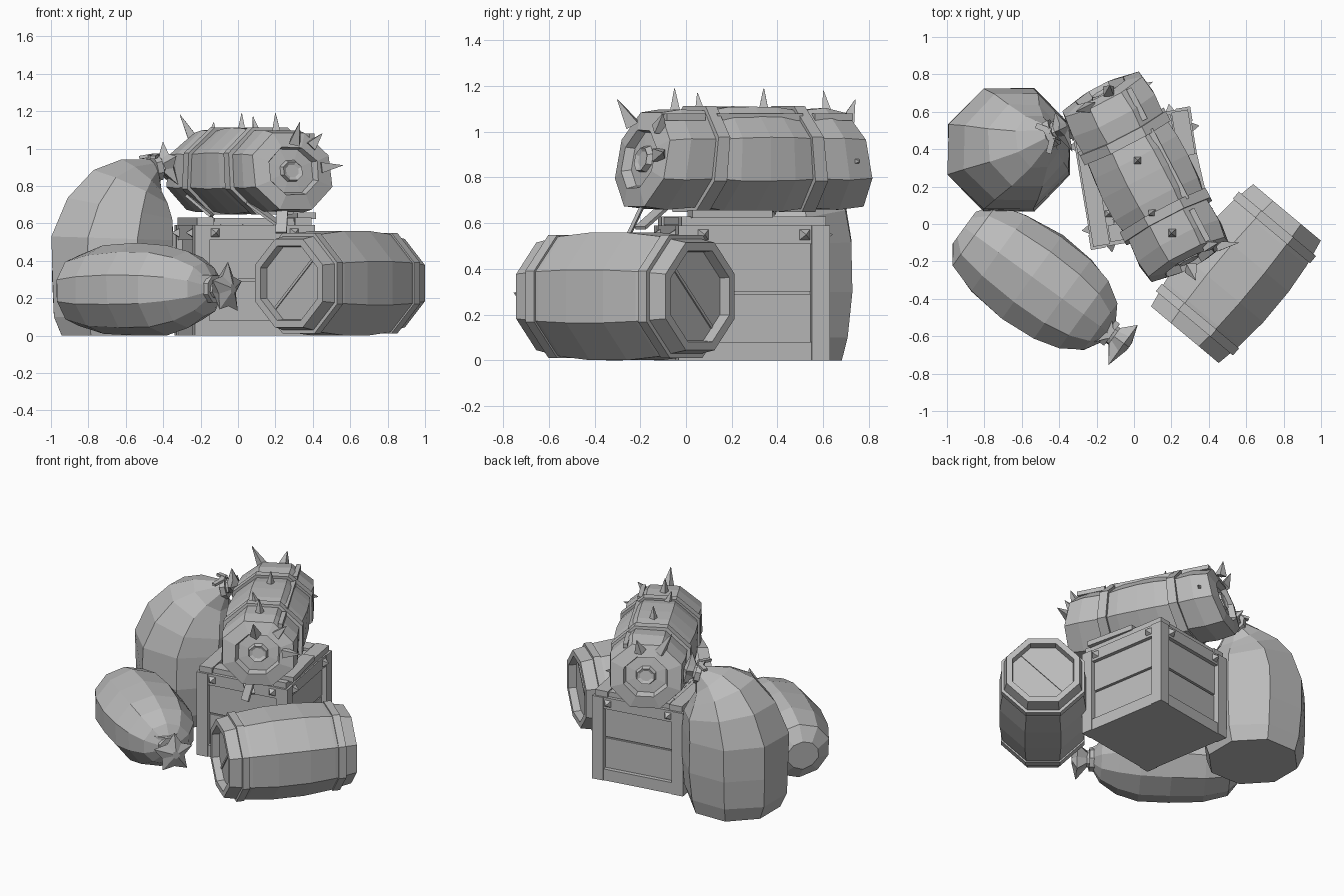
import bpy, bmesh, math, random
from mathutils import Vector, Matrix

random.seed(4)
old = bpy.data.objects.get("Cube")
if old:
    bpy.data.objects.remove(old, do_unlink=True)

grey = bpy.data.materials.new("plain_grey")
grey.use_nodes = True
COLOUR = (0.5, 0.5, 0.5, 1)
grey.diffuse_color = COLOUR
grey.node_tree.nodes["Principled BSDF"].inputs["Base Color"].default_value = COLOUR
UP = Vector((0, 0, 1))


def finish(name, bm):
    bmesh.ops.recalc_face_normals(bm, faces=bm.faces)
    mesh = bpy.data.meshes.new(name)
    bm.to_mesh(mesh)
    bm.free()
    mesh.materials.append(grey)
    obj = bpy.data.objects.new(name, mesh)
    bpy.context.collection.objects.link(obj)
    return obj


def loft(name, rings, sides=8, ref=None, jitter=0.0, closed=False, squash=1.0):
    """Skin rings of (centre, direction, radius); a radius pair makes a star."""
    bm = bmesh.new()
    loops = []
    for centre, direction, radius in rings:
        t = Vector(direction).normalized()
        r = ref or (Vector((0, 1, 0)) if abs(t.z) > 0.8 else UP)
        u = t.cross(r).normalized()
        v = u.cross(t)
        pair = radius if isinstance(radius, tuple) else (radius, radius)
        loop = []
        for i in range(sides):
            a = (i + 0.5) * math.tau / sides
            k = pair[i % 2] * (1 + random.uniform(-jitter, jitter))
            p = Vector(centre) + u * math.cos(a) * k + v * math.sin(a) * k * squash
            p.z = max(p.z, 0)
            loop.append(bm.verts.new(p))
        loops.append(loop)
    pairs = list(zip(loops, loops[1:]))
    if closed:
        pairs.append((loops[-1], loops[0]))
    for a, b in pairs:
        for i in range(sides):
            j = (i + 1) % sides
            bm.faces.new((a[i], a[j], b[j], b[i]))
    if not closed:
        bm.faces.new(loops[0])
        bm.faces.new(loops[-1])
    return finish(name, bm)


def turned(name, start, end, profile, flare=0.0, **kw):
    """Straight loft of (distance, radius); flare tips the ends so the base is longer."""
    start, span = Vector(start), Vector(end) - Vector(start)
    d, n = span.normalized(), span.length
    return loft(name, [(start + d * t, d + UP * flare * (2 * t / n - 1), r)
                       for t, r in profile], **kw)


def band(name, start, end, t, width, r, thick=0.018, **kw):
    turned(name, start, end, [(t, r - 0.03), (t, r + thick),
           (t + width, r + thick), (t + width, r - 0.03)], closed=True, **kw)


def box(name, size, matrix):
    bm = bmesh.new()
    bmesh.ops.create_cube(bm, size=1, matrix=matrix @ Matrix.Diagonal((*size, 1)))
    return finish(name, bm)


def strip(name, a, b, width, thick):
    a, b = Vector(a), Vector(b)
    rot = (b - a).to_track_quat('Z', 'Y').to_matrix().to_4x4()
    box(name, (width, thick, (b - a).length), Matrix.Translation((a + b) / 2) @ rot)


# Crate: core, framed plank sides, studs and lid boards
HX, HY, TOP = 0.325, 0.335, 0.59
crate = Matrix.Translation((0.035, 0.245, 0)) @ Matrix.Rotation(math.radians(9.5), 4, 'Z')
box("crate_core", (2 * HX - 0.1, 2 * HY - 0.1, TOP - 0.02),
    crate @ Matrix.Translation((0, 0, (TOP - 0.02) / 2)))
for k, side in enumerate(("front", "left", "back", "right")):
    half, depth = (HX, HY) if k % 2 == 0 else (HY, HX)
    face = crate @ Matrix.Rotation(k * math.pi / 2, 4, 'Z') @ Matrix.Translation((0, -depth, 0))
    for s in (-1, 1):
        box(f"crate_{side}_post", (0.08, 0.06, TOP),
            face @ Matrix.Translation((s * (half - 0.04), 0.03, TOP / 2)))
        stud = face @ Vector((s * (half - 0.11), 0, 0.55))
        out = face.to_3x3() @ Vector((0, -1, 0))
        loft(f"crate_{side}_stud", [(stud - out * 0.01, out, 0.036),
             (stud + out * 0.03, out, 0.002)], sides=4)
    for z in (0.04, TOP - 0.04):
        box(f"crate_{side}_rail", (2 * half - 0.02, 0.05, 0.08),
            face @ Matrix.Translation((0, 0.031, z)))
    for i in range(2):
        box(f"crate_{side}_plank", (2 * half - 0.12, 0.02, 0.21),
            face @ Matrix.Translation((0, 0.046 - 0.004 * i, 0.185 + i * 0.222)))
for i in range(5):
    box("lid_plank", (0.118, 2 * HY - 0.06, 0.03),
        crate @ Matrix.Translation((-0.24 + i * 0.12, 0, TOP + 0.005)))
for s in (-1, 1):
    box("lid_side_board", (0.09, 2 * HY - 0.03, 0.04),
        crate @ Matrix.Translation((s * (HX - 0.06), 0, TOP + 0.02)))
    box("lid_cross_board", (2 * HX - 0.22, 0.09, 0.035),
        crate @ Matrix.Translation((0, s * (HY - 0.07), TOP + 0.02)))
box("loose_board", (0.1, 0.36, 0.035), crate @ Matrix.Translation((0.28, -0.1, TOP + 0.05))
    @ Matrix.Rotation(0.06, 4, 'Z'))
lid_stud = crate @ Vector((-0.2, -0.16, TOP + 0.01))
loft("lid_stud", [(lid_stud, UP, 0.035), (lid_stud + UP * 0.035, UP, 0.002)], sides=4)

# Barrel lying on its side, with sunken lids
b0, b1 = Vector((0.272, -0.592, 0.28)), Vector((0.818, 0.062, 0.28))
length = (b1 - b0).length
half_profile = [(0.05, 0.21), (0, 0.215), (0, 0.255), (0.15, 0.285), (0.32, 0.302)]
profile = half_profile + [(length - t, r) for t, r in reversed(half_profile)]
turned("barrel_body", b0, b1, profile)
for t in (0.08, length - 0.13):
    band("barrel_hoop", b0, b1, t, 0.05, 0.277, 0.014)
axis = (b1 - b0).normalized()
lean = (axis.cross(UP) + UP) * 0.135
for t in (0.05, length - 0.05):
    c = b0 + axis * t
    strip("barrel_lid_seam", c - lean, c + lean, 0.014, 0.014)


# Tied neck of a sack: cord, cord ends and star shaped ruffle
def sack_neck(name, pos, d, size):
    pos, d = Vector(pos), Vector(d).normalized()
    band(name + "_cord", pos - d * 0.02, pos + d, 0, 0.035, 0.058, 0.02)
    loft(name + "_ruffle", [(pos - d * 0.02, d, 0.05), (pos + d * 0.03, d, 0.05),
         (pos + d * size * 0.6, d, (size, size * 0.5)), (pos + d * size * 0.8, d, 0.025)],
         sides=10, jitter=0.2)
    side = d.cross(UP).normalized()
    for s in (-0.04, 0.05):
        a = pos + UP * 0.065 + side * s * 0.3
        strip(name + "_cord_end", a, a - d * 0.06 + side * s * 1.5, 0.03, 0.018)


# Upright sack, bending towards the crate
loft("upright_sack", [
    ((-0.67, 0.40, 0.0), (0, 0, 1), 0.30),
    ((-0.67, 0.40, 0.10), (0, 0, 1), 0.335),
    ((-0.67, 0.40, 0.30), (0, 0, 1), 0.355),
    ((-0.67, 0.40, 0.52), (0.03, 0, 1), 0.35),
    ((-0.63, 0.41, 0.68), (0.2, 0, 1), 0.305),
    ((-0.58, 0.42, 0.79), (0.45, 0.1, 1), 0.235),
    ((-0.52, 0.44, 0.85), (0.8, 0.2, 1), 0.15),
    ((-0.45, 0.48, 0.895), (1, 0.35, 0.6), 0.055),
], sides=8, ref=Vector((0, 1, 0)), jitter=0.02)
sack_neck("upright_sack", (-0.44, 0.485, 0.9), (1, 0.45, 0.25), 0.12)

# Lying sack
s0, s1 = Vector((-0.85, -0.06, 0.24)), Vector((-0.08, -0.62, 0.25))
turned("lying_sack", s0, s1, [(-0.07, 0.11), (0.0, 0.21), (0.16, 0.265), (0.38, 0.285),
       (0.58, 0.27), (0.72, 0.23), (0.83, 0.16), (0.89, 0.055)],
       sides=10, jitter=0.03, squash=0.89)
sack_neck("lying_sack", s0 + (s1 - s0).normalized() * 0.89, s1 - s0, 0.16)

# Bedroll with sunken ends, straps and an overlapping flap
r0, r1 = Vector((0.29, -0.19, 0.88)), Vector((-0.17, 0.695, 0.88))
run = (r1 - r0).length
shape = dict(flare=0.2, squash=0.9)
end = [(0.0, 0.04), (-0.01, 0.06), (0.015, 0.07), (0.02, 0.14), (-0.02, 0.155), (0.0, 0.25)]
body = [(0.1, 0.268), (0.26, 0.255), (0.36, 0.272), (0.5, 0.28), (0.62, 0.272),
        (0.74, 0.255), (0.88, 0.27)]
turned("bedroll", r0, r1, end + body + [(run - t, r) for t, r in reversed(end)],
       jitter=0.02, **shape)
for t in (0.23, 0.71):
    band("bedroll_strap", r0, r1, t, 0.06, 0.262, **shape)
along = (r1 - r0).normalized()
across = along.cross(UP)
for a, b in ((0.04, 0.23), (0.29, 0.71), (0.77, run - 0.04)):
    rim = r0 + across * 0.14 + UP * 0.185
    strip("bedroll_flap_edge", rim + along * a, rim + along * b, 0.03, 0.03)
for a, b in (((0.24, -0.17, 0.72), (0.23, -0.25, 0.55)),
             ((0.02, -0.02, 0.74), (0.24, -0.2, 0.58)),
             ((-0.27, 0.4, 0.75), (-0.14, 0.36, 0.64))):
    strip("strap_tail", a, b, 0.06, 0.015)

# Pointed tufts on the bedroll
tips = [(0.02, 0.34, 1.19), (0.2, -0.05, 1.19), (0.33, -0.3, 1.14), (0.08, 0.05, 1.17),
        (-0.31, 0.6, 1.18), (-0.13, 0.74, 1.14), (0.45, -0.1, 1.08), (0.56, -0.1, 0.91),
        (0.1, 0.76, 0.87)]
for tip in map(Vector, tips):
    t = min(max((tip - r0).dot(along), 0.05), run - 0.05)
    root = r0 + along * t
    d = (tip - root).normalized()
    loft("bedroll_tuft", [(root + d * 0.18, d, 0.04), (tip, d, 0.002)], sides=4)
